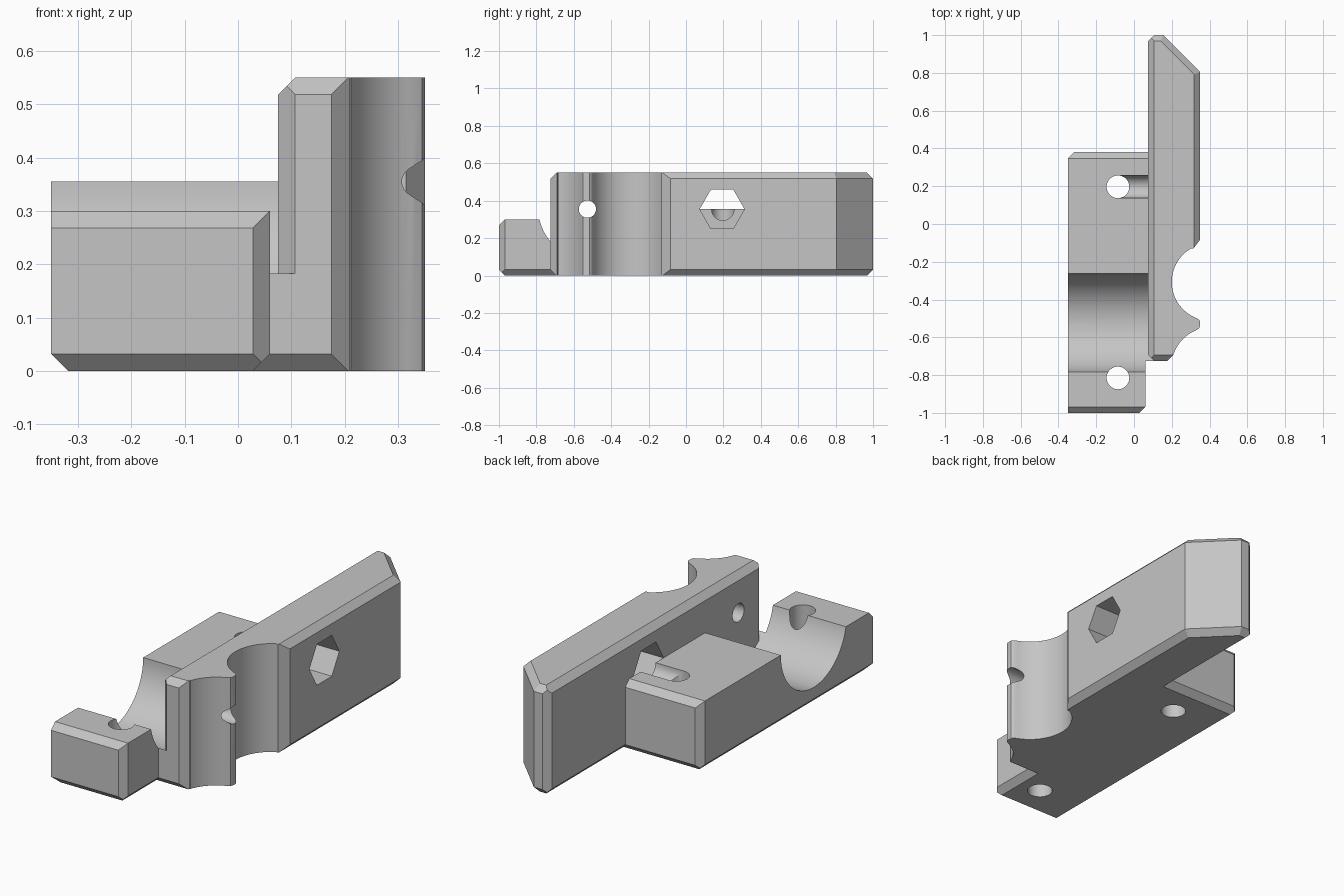
import bpy, bmesh, math
from mathutils import Vector

if "Cube" in bpy.data.objects:
    bpy.data.objects.remove(bpy.data.objects["Cube"], do_unlink=True)

grey = bpy.data.materials.new("plain_grey")
grey.use_nodes = True
GREY = (0.56, 0.56, 0.56, 1)
grey.diffuse_color = GREY
grey.node_tree.nodes["Principled BSDF"].inputs["Base Color"].default_value = GREY
C = 0.032  # chamfer size


def finish(name, bm):
    bmesh.ops.recalc_face_normals(bm, faces=bm.faces)
    mesh = bpy.data.meshes.new(name)
    bm.to_mesh(mesh)
    bm.free()
    mesh.materials.append(grey)
    ob = bpy.data.objects.new(name, mesh)
    bpy.context.collection.objects.link(ob)
    return ob


def prism(name, pts, lo, hi, axis="z"):
    """Extrude a 2D outline along z (points are x, y) or x (points are y, z)."""
    place = (lambda u, v, w: (u, v, w)) if axis == "z" else (lambda u, v, w: (w, u, v))
    bm = bmesh.new()
    face = bm.faces.new([bm.verts.new(place(u, v, lo)) for u, v in pts])
    ext = bmesh.ops.extrude_face_region(bm, geom=[face])
    moved = [g for g in ext["geom"] if isinstance(g, bmesh.types.BMVert)]
    bmesh.ops.translate(bm, verts=moved, vec=place(0, 0, hi - lo))
    return finish(name, bm)


def arc(cx, cy, r, a0, a1, n):
    angles = [math.radians(a0 + (a1 - a0) * i / n) for i in range(n + 1)]
    return [(cx + r * math.cos(a), cy + r * math.sin(a)) for a in angles]


def ring(cx, cy, r, n=40):
    return arc(cx, cy, r, 0, 360, n)[:-1]


def chamfered_box(name, lo, hi, cuts):
    """Box trimmed by planes; each cut is a normal and its depth from the corner."""
    bm = bmesh.new()
    bmesh.ops.create_cube(bm, size=1)
    for v in bm.verts:
        v.co = [hi[i] if v.co[i] > 0 else lo[i] for i in range(3)]
    for normal, depth in cuts:
        n = Vector(normal)
        corner = Vector([hi[i] if n[i] > 0 else lo[i] for i in range(3)])
        res = bmesh.ops.bisect_plane(
            bm, geom=bm.verts[:] + bm.edges[:] + bm.faces[:], dist=1e-6,
            plane_co=corner - n * depth / n.length_squared,
            plane_no=n.normalized(), clear_outer=True)
        edges = [g for g in res["geom_cut"] if isinstance(g, bmesh.types.BMEdge)]
        bmesh.ops.contextual_create(bm, geom=edges)
    return finish(name, bm)


def combine(target, other, operation):
    other.hide_render = True
    mod = target.modifiers.new("combine", "BOOLEAN")
    mod.operation, mod.solver, mod.object = operation, "EXACT", other
    bpy.context.view_layer.objects.active = target
    bpy.ops.object.modifier_apply(modifier=mod.name)
    bpy.data.objects.remove(other, do_unlink=True)


# Base: tall rear block and lower front block, with a round trough between
bracket = chamfered_box("clamp_bracket", (-0.35, -0.725, 0), (0.13, 0.38, 0.355), [
    ((-1, 0, -1), C), ((0, 1, -1), C), ((0, -1, -1), C), ((0, 1, 1), C), ((-1, 1, 0), C)])
front = chamfered_box("front_block", (-0.35, -1, 0), (0.06, -0.5, 0.30), [
    ((-1, 0, -1), C), ((1, 0, -1), C), ((0, -1, -1), C), ((0, -1, 1), C), ((1, -1, 0), C)])
combine(bracket, front, "UNION")
trough = prism("trough_cutter", ring(-0.525, 0.355, 0.264, 80), -0.5, 0.2, "x")
combine(bracket, trough, "DIFFERENCE")

# Upright plate with chamfered rim and a slanted rear corner
slant, root2 = 0.195, math.sqrt(2)
rim = [((sx, sy, sz), C) for sz in (-1, 1)
       for sx, sy in ((1, 0), (-1, 0), (0, 1), (0, -1))]
rim += [((1, 1, sz * root2), slant + C * root2) for sz in (-1, 1)]
rim += [((1, 1, 0), slant), ((-1, 1, 0), C), ((-1, -1, 0), C), ((1, -1, 0), 0.175)]
plate = chamfered_box("plate", (0.075, -0.725, 0), (0.35, 1, 0.55), rim)
relief = prism("hook_relief", [
    (0.19, -0.13), (0.19, -0.68), (0.21, -0.69), (0.45, -0.69),
    (0.45, 0.08), (0.35, -0.083), (0.315, -0.13)], -0.1, 0.7)
combine(plate, relief, "DIFFERENCE")

# Scalloped hook: two hollows with a small rounded nose between
outline = [(0.12, -0.685), (0.12, -0.1), (0.29, -0.1)]
outline += arc(0.405, -0.307, 0.205, 120, 249, 32)
outline += [(0.343, -0.505), (0.35, -0.515), (0.35, -0.538), (0.345, -0.552)]
outline += arc(0.405, -0.753, 0.205, 112, 160.6, 14)
hook = prism("hook", outline, 0, 0.55)
combine(plate, hook, "UNION")
combine(bracket, plate, "UNION")

# Holes: hexagonal nut pocket, bolt groove, cross hole and two vertical holes
holes = [
    prism("nut_pocket", ring(0.193, 0.355, 0.12, 6), 0.075, 0.5, "x"),
    prism("bolt_groove", ring(0.197, 0.355, 0.06), -0.085, 0.2, "x"),
    prism("cross_hole", ring(-0.527, 0.355, 0.046), 0.0, 0.5, "x"),
    prism("rear_hole", ring(-0.085, 0.197, 0.06), -0.1, 0.5),
    prism("front_hole", ring(-0.085, -0.815, 0.06), -0.1, 0.5),
]
for hole in holes:
    combine(bracket, hole, "DIFFERENCE")

# Smooth the round surfaces and keep the machined edges crisp
bpy.ops.object.select_all(action="DESELECT")
bracket.select_set(True)
bpy.context.view_layer.objects.active = bracket
bpy.ops.object.shade_smooth_by_angle(angle=math.radians(25))
